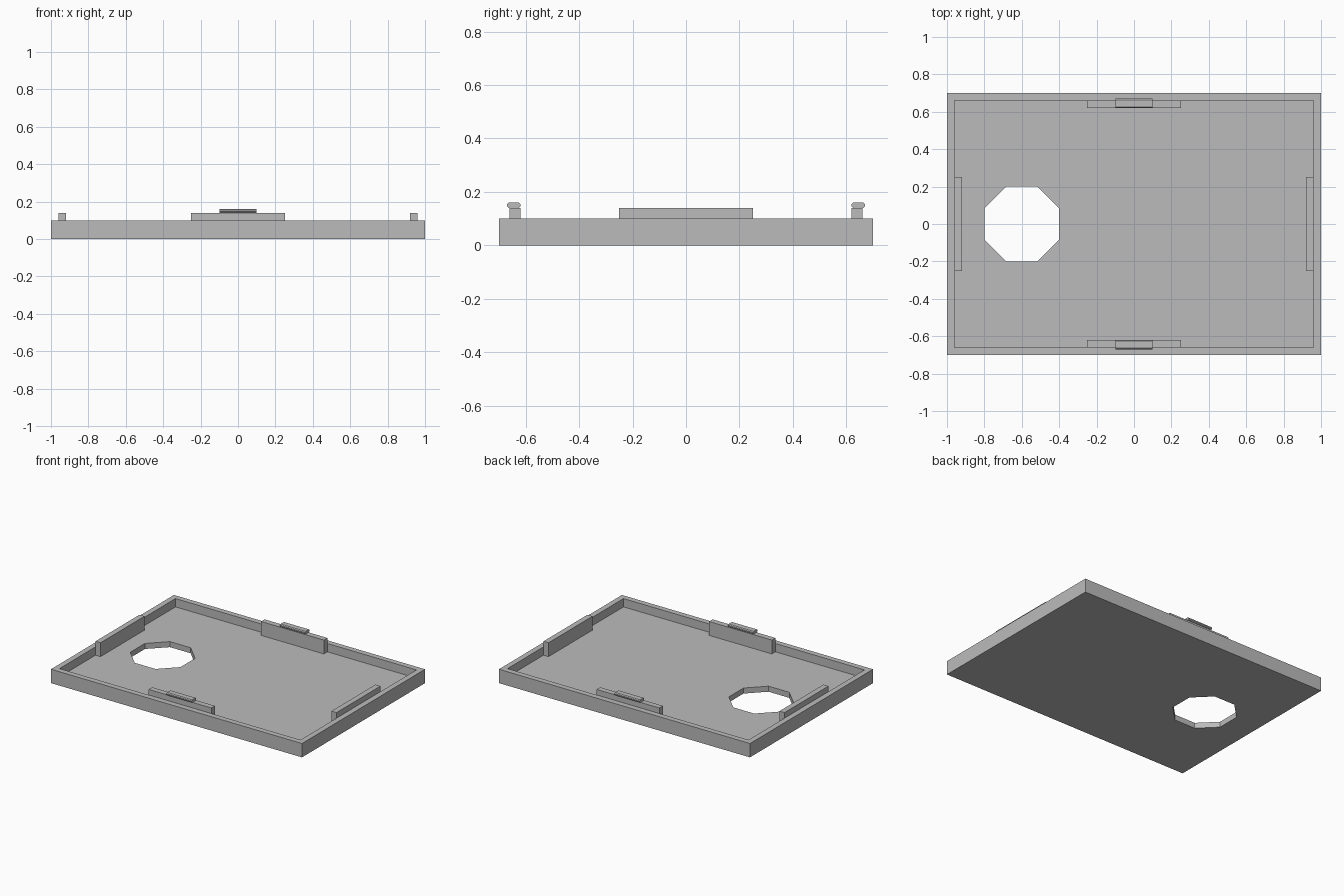
import bpy, bmesh
from math import pi, cos

cube = bpy.data.objects.get("Cube")
if cube:
    bpy.data.objects.remove(cube, do_unlink=True)

grey = bpy.data.materials.new("plain grey")
grey.use_nodes = True
colour = (0.5, 0.5, 0.5, 1)
grey.diffuse_color = colour
grey.node_tree.nodes["Principled BSDF"].inputs["Base Color"].default_value = colour

WIDTH, DEPTH, HEIGHT = 2.0, 1.4, 0.1
WALL, FLOOR, TAB_TOP = 0.04, 0.04, 0.14


def finish(name, bm):
    mesh = bpy.data.meshes.new(name)
    bmesh.ops.recalc_face_normals(bm, faces=bm.faces)
    bm.to_mesh(mesh)
    bm.free()
    mesh.materials.append(grey)
    obj = bpy.data.objects.new(name, mesh)
    bpy.context.collection.objects.link(obj)
    return obj


def box(name, low, high):
    bm = bmesh.new()
    bmesh.ops.create_cube(bm, size=1)
    for v in bm.verts:
        v.co = [a + (b - a) * (c + 0.5) for a, b, c in zip(low, high, v.co)]
    return finish(name, bm)


# Tray: inset the top of a slab and sink it to the floor
bm = bmesh.new()
bmesh.ops.create_cube(bm, size=1)
for v in bm.verts:
    v.co = (v.co.x * WIDTH, v.co.y * DEPTH, (v.co.z + 0.5) * HEIGHT)
top = max(bm.faces, key=lambda f: f.calc_center_median().z)
bmesh.ops.inset_region(bm, faces=[top], thickness=WALL, use_even_offset=True)
sunk = bmesh.ops.extrude_face_region(bm, geom=[top])["geom"]
for v in sunk:
    if isinstance(v, bmesh.types.BMVert):
        v.co.z = FLOOR
if top.is_valid:
    bmesh.ops.delete(bm, geom=[top], context="FACES_ONLY")
tray = finish("tray", bm)

# Octagonal hole through the floor
bpy.ops.mesh.primitive_cylinder_add(vertices=8, radius=0.2 / cos(pi / 8), depth=0.3,
                                    location=(-0.6, 0, 0), rotation=(0, 0, pi / 8))
cutter = bpy.context.object
cutter.name = "hole_cutter"
cutter.data.materials.append(grey)
cutter.hide_render = True
cutter.hide_set(True)
hole = tray.modifiers.new("hole", "BOOLEAN")
hole.operation = "DIFFERENCE"
hole.solver = "EXACT"
hole.object = cutter

# Tabs standing inside each wall
for side, s in (("left", 1), ("right", -1)):
    xs = sorted((s * 0.92, s * 0.96))
    box(side + "_tab", (xs[0], -0.25, FLOOR), (xs[1], 0.25, TAB_TOP))

# Front and back tabs carry a chamfered clip that overhangs outward
for side, s in (("back", 1), ("front", -1)):
    ys = sorted((s * 0.62, s * 0.66))
    box(side + "_tab", (-0.25, ys[0], FLOOR), (0.25, ys[1], TAB_TOP))
    ys = sorted((s * 0.62, s * 0.67))
    clip = box(side + "_clip", (-0.1, ys[0], TAB_TOP), (0.1, ys[1], 0.16))
    bm = bmesh.new()
    bm.from_mesh(clip.data)
    long_edges = [e for e in bm.edges if abs(e.verts[0].co.x - e.verts[1].co.x) > 0.1]
    bmesh.ops.bevel(bm, geom=long_edges, offset=0.006, segments=1, affect="EDGES")
    bm.to_mesh(clip.data)
    bm.free()
